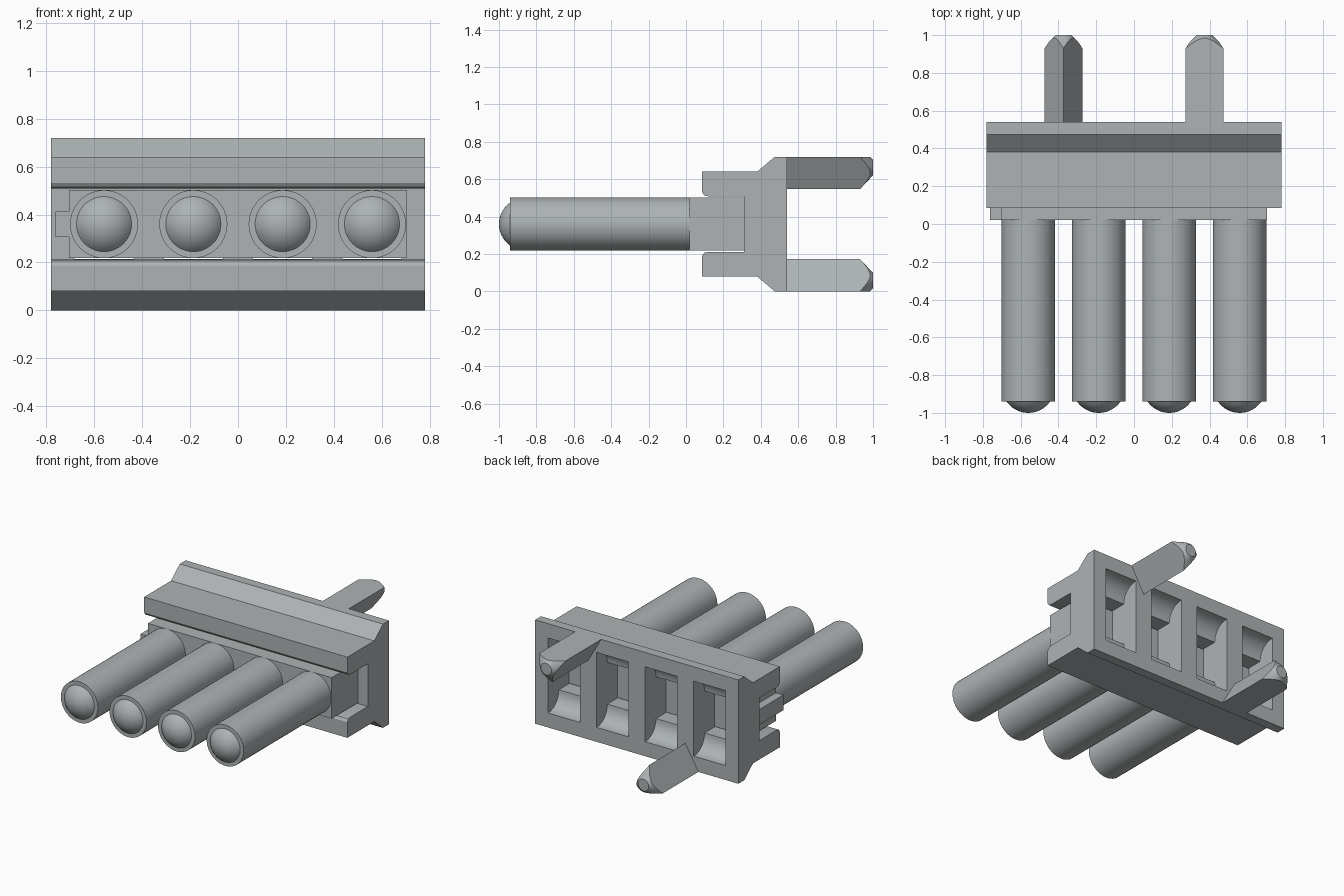
import bpy, bmesh, math
from mathutils import Vector

cube = bpy.data.objects.get("Cube")
if cube:
    bpy.data.objects.remove(cube, do_unlink=True)

grey = bpy.data.materials.new("Plastic grey")
grey.use_nodes = True
COLOUR = (0.42, 0.45, 0.46, 1)
grey.diffuse_color = COLOUR
grey.node_tree.nodes["Principled BSDF"].inputs["Base Color"].default_value = COLOUR

MID = 0.36                                   # height of the centre line
PITCH = 0.373
CENTRES = [(i - 1.5) * PITCH for i in range(4)]


def finish(name, bm, smooth=True):
    bmesh.ops.remove_doubles(bm, verts=bm.verts, dist=1e-5)
    bmesh.ops.recalc_face_normals(bm, faces=bm.faces)
    mesh = bpy.data.meshes.new(name)
    bm.to_mesh(mesh)
    bm.free()
    mesh.materials.append(grey)
    obj = bpy.data.objects.new(name, mesh)
    bpy.context.collection.objects.link(obj)
    if smooth:
        smooth_by_angle(obj)
    return obj


def smooth_by_angle(obj):
    bpy.ops.object.select_all(action='DESELECT')
    obj.select_set(True)
    bpy.context.view_layer.objects.active = obj
    bpy.ops.object.shade_smooth_by_angle(angle=math.radians(30))


def prism(bm, points, step):
    """Closed outline swept along a vector."""
    face = bm.faces.new([bm.verts.new(p) for p in points])
    ext = bmesh.ops.extrude_face_region(bm, geom=[face])
    verts = [g for g in ext["geom"] if isinstance(g, bmesh.types.BMVert)]
    bmesh.ops.translate(bm, verts=verts, vec=Vector(step))


def lathe(bm, profile, steps, x=0, z=0):
    """Spin (radius, y) points around an axis along y."""
    verts = [bm.verts.new((x + r, y, z)) for r, y in profile]
    edges = [bm.edges.new(pair) for pair in zip(verts, verts[1:])]
    bmesh.ops.spin(bm, geom=verts + edges, cent=(x, 0, z), axis=(0, 1, 0),
                   angle=2 * math.pi, steps=steps, use_merge=True)


def cut(obj, cutter, operation):
    mod = obj.modifiers.new("Cut", 'BOOLEAN')
    mod.operation = operation
    mod.solver = 'EXACT'
    mod.object = cutter
    bpy.context.view_layer.update()
    depsgraph = bpy.context.evaluated_depsgraph_get()
    mesh = bpy.data.meshes.new_from_object(obj.evaluated_get(depsgraph))
    obj.modifiers.clear()
    obj.data = mesh
    bpy.data.objects.remove(cutter, do_unlink=True)
    smooth_by_angle(obj)


# Housing: C-shaped section with a slot at the front, swept along x
half = [(0.31, 0.148), (0.12, 0.148), (0.097, 0.154), (0.085, 0.172),
        (0.085, 0.28), (0.38, 0.28), (0.475, 0.36), (0.54, 0.36)]
outline = half + [(y, -h) for y, h in reversed(half)]
bm = bmesh.new()
prism(bm, [(-0.78, y, MID + h) for y, h in outline], (1.56, 0, 0))
housing = finish("housing", bm, smooth=False)

# Rear windows with curved floors and ceilings
arc = [(0.53 - 0.11 * math.sin(a), 0.145 + 0.115 * math.cos(a))
       for a in [i * math.pi / 16 for i in range(9)]]
pocket = [(0.60, 0.26)] + arc + [(0.295, 0.145)]
pocket += [(y, -h) for y, h in reversed(pocket)]
bm = bmesh.new()
for x in CENTRES:
    prism(bm, [(x - 0.123, y, MID + h) for y, h in pocket], (0.246, 0, 0))
window_cutter = finish("window_cutter", bm, smooth=False)
window_cutter.hide_render = True
cut(housing, window_cutter, 'DIFFERENCE')

# Insert block with a locating tongue on one end
block = [(-0.705, 0.142), (0.705, 0.142), (0.705, -0.142), (-0.705, -0.142),
         (-0.705, -0.053), (-0.762, -0.053), (-0.762, 0.053), (-0.705, 0.053)]
bm = bmesh.new()
prism(bm, [(x, 0.02, MID + h) for x, h in block], (0, 0.29, 0))
finish("insert_block", bm)

# Four round barrels with domed ends
DOME = 0.115
R = (DOME ** 2 + 0.06 ** 2) / 0.12
limit = math.asin(DOME / R)
dome = [(R * math.sin(limit * k / 8), -1 + R - R * math.cos(limit * k / 8))
        for k in range(8, -1, -1)]
for n, x in enumerate(CENTRES):
    bm = bmesh.new()
    lathe(bm, [(0, 0.03), (0.142, 0.03), (0.142, -0.94)] + dome, 48, x, MID)
    finish(f"barrel_{n + 1}", bm)

# Two triangular locating pegs with conical tips
for name, x, side in (("upper_peg", 0.373, 1), ("lower_peg", -0.373, -1)):
    flat = MID + side * 0.36
    bm = bmesh.new()
    prism(bm, [(x - 0.1, 0.52, flat), (x + 0.1, 0.52, flat),
               (x, 0.52, flat - side * 0.173)], (0, 0.48, 0))
    peg = finish(name, bm, smooth=False)
    bm = bmesh.new()
    lathe(bm, [(0, 0.4), (0.2, 0.4), (0.2, 0.851), (0.03, 1.01), (0, 1.01)],
          48, x, flat - side * 0.058)
    tip_cutter = finish("tip_cutter", bm, smooth=False)
    tip_cutter.hide_render = True
    cut(peg, tip_cutter, 'INTERSECT')
